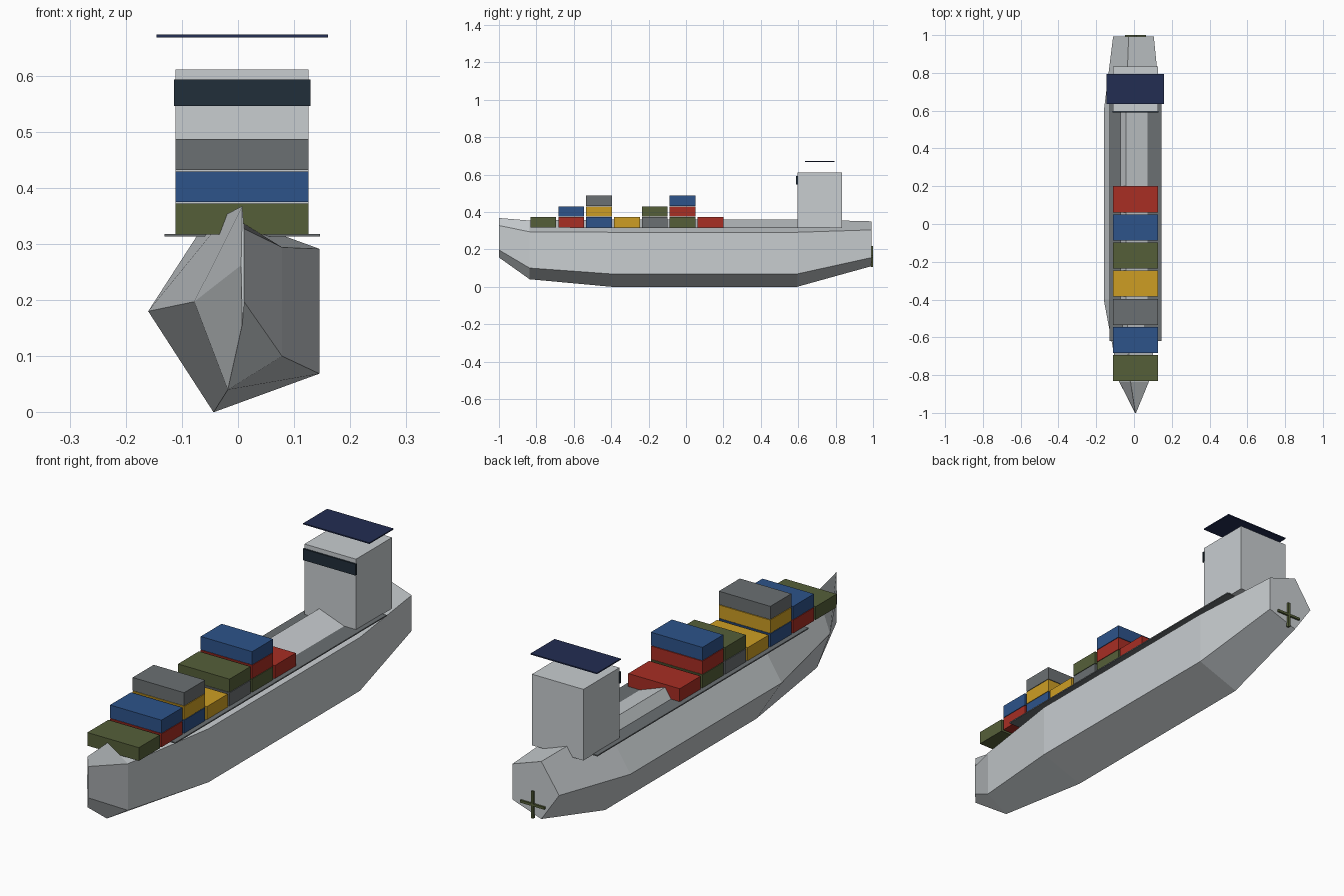
import bpy, bmesh, math

default = bpy.data.objects.get("Cube")
if default:
    bpy.data.objects.remove(default, do_unlink=True)


def material(name, rgb):
    # Converts 0-255 display values to a linear flat colour
    lin = [((c / 255 + 0.055) / 1.055) ** 2.4 for c in rgb] + [1]
    mat = bpy.data.materials.new(name)
    mat.use_nodes = True
    mat.diffuse_color = lin
    mat.node_tree.nodes["Principled BSDF"].inputs["Base Color"].default_value = lin
    return mat


pale = material("pale_grey", (200, 205, 208))
grey = material("mid_grey", (107, 112, 114))
olive = material("olive_green", (85, 95, 57))
red = material("red", (168, 46, 36))
blue = material("blue", (45, 83, 138))
yellow = material("yellow", (205, 158, 36))
glass = material("dark_glass", (33, 46, 58))
navy = material("navy", (34, 45, 82))


def finish(name, bm, mat):
    bmesh.ops.recalc_face_normals(bm, faces=bm.faces)
    mesh = bpy.data.meshes.new(name)
    bm.to_mesh(mesh)
    bm.free()
    mesh.materials.append(mat)
    obj = bpy.data.objects.new(name, mesh)
    bpy.context.collection.objects.link(obj)
    return obj


def box(name, mat, xs, ys, zs):
    # Box given by its low and high limit on each axis
    bm = bmesh.new()
    bmesh.ops.create_cube(bm, size=1)
    for v in bm.verts:
        for i, (lo, hi) in enumerate((xs, ys, zs)):
            v.co[i] = hi if v.co[i] > 0 else lo
    return finish(name, bm, mat)


# Hull: five-sided sections lofted along y (y, centre z, x radius, z radius)
MID = 0.0085
stations = [(-1.0, 0.262, 0.003, 0.111), (-0.836, 0.197, 0.0865, 0.165),
            (-0.4, 0.18, 0.1686, 0.1893), (0.595, 0.18, 0.1686, 0.1893),
            (0.992, 0.23, 0.119, 0.126)]
bm = bmesh.new()
rings = []
for y, zc, rx, rz in stations:
    angles = [math.radians(36 + 72 * k) for k in range(5)]
    rings.append([bm.verts.new((MID + rx * math.cos(a), y, zc + rz * math.sin(a)))
                  for a in angles])
for a, b in zip(rings, rings[1:]):
    for k in range(5):
        n = (k + 1) % 5
        bm.faces.new((a[k], a[n], b[n], b[k]))
bm.faces.new(rings[0])
bm.faces.new(rings[-1])
finish("hull", bm, pale)

# Deck plate
box("deck", grey, (-0.131, 0.146), (-0.62, 0.77), (0.313, 0.318))

# Stacked containers, bow to stern, each column listed from the bottom up
WIDE = (-0.111, 0.126)
columns = [[olive], [red, blue], [blue, yellow, grey], [yellow],
           [grey, olive], [olive, red, blue], [red]]
for i, column in enumerate(columns):
    y = -0.763 + 0.149 * i
    for tier, mat in enumerate(column):
        z = 0.317 + 0.0575 * tier
        box(f"container_{i + 1}_{tier + 1}", mat, WIDE,
            (y - 0.069, y + 0.069), (z, z + 0.055))

# Bridge tower, window band and floating roof
box("bridge_tower", pale, WIDE, (0.596, 0.833), (0.315, 0.611))
box("bridge_window", glass, (-0.114, 0.129), (0.589, 0.598), (0.546, 0.593))
box("bridge_roof", navy, (-0.145, 0.16), (0.636, 0.793), (0.668, 0.673))

# Crossed propeller blades on the stern
PZ = 0.162
box("propeller_blade_flat", olive, (MID - 0.056, MID + 0.056),
    (0.988, 1.0), (PZ - 0.005, PZ + 0.005))
box("propeller_blade_upright", olive, (MID - 0.005, MID + 0.005),
    (0.988, 1.0), (PZ - 0.056, PZ + 0.056))
